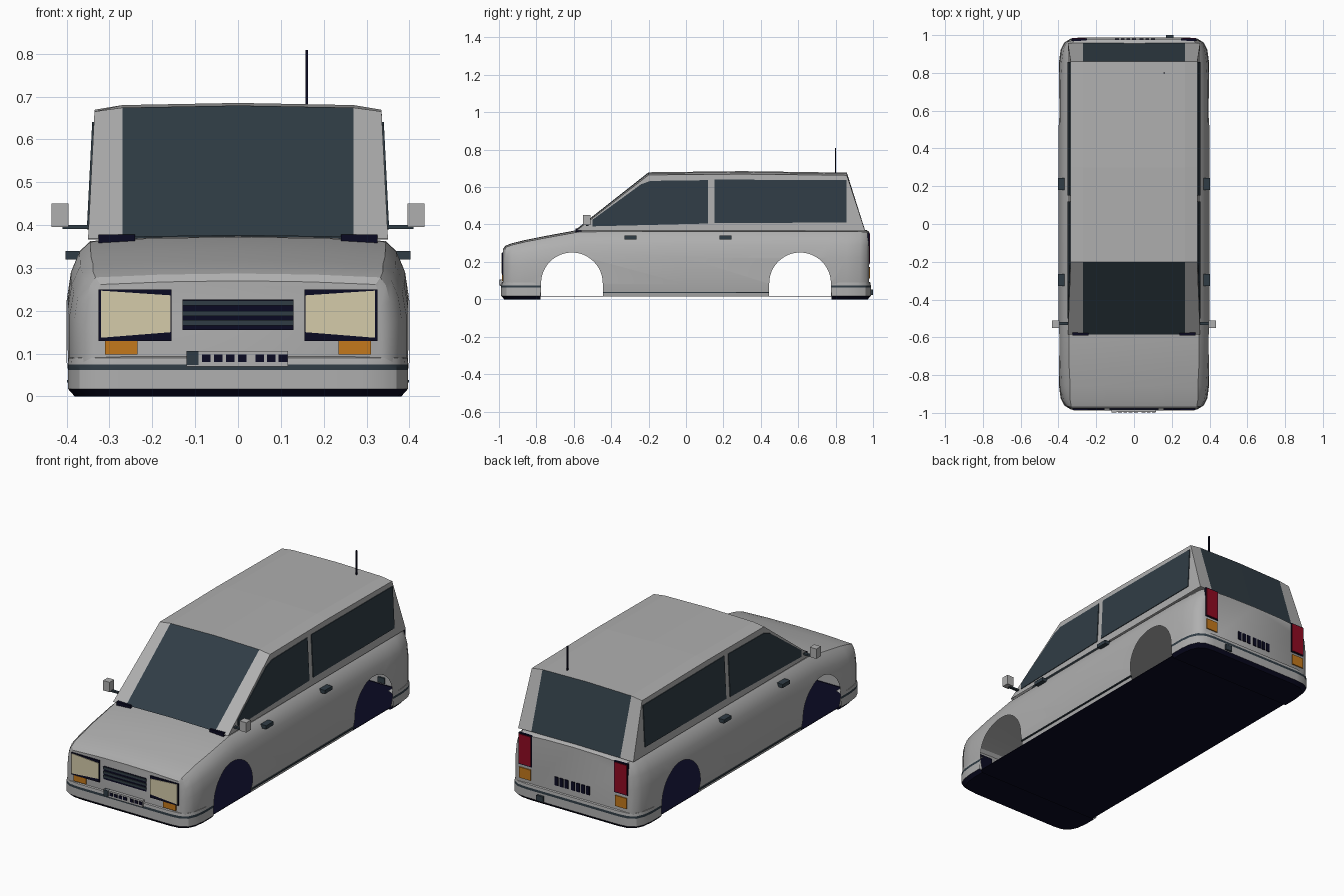
import bpy, bmesh, math
from mathutils import Vector

cube = bpy.data.objects.get("Cube")
if cube:
    bpy.data.objects.remove(cube, do_unlink=True)


def material(name, r, g, b):
    m = bpy.data.materials.new(name)
    m.use_nodes = True
    m.diffuse_color = (r, g, b, 1)
    m.node_tree.nodes["Principled BSDF"].inputs["Base Color"].default_value = (r, g, b, 1)
    return m


PAINT = material("silver paint", .43, .43, .43)
GLASS = material("dark slate", .03, .046, .06)
NAVY = material("near black navy", .003, .003, .016)
CREAM = material("cream lens", .66, .6, .4)
AMBER = material("amber lens", .55, .19, .012)
RED = material("red lens", .28, .003, .016)


def finish(name, bm, mats, smooth=False, normals=True):
    if normals:
        bmesh.ops.recalc_face_normals(bm, faces=bm.faces[:])
    me = bpy.data.meshes.new(name)
    bm.to_mesh(me)
    bm.free()
    for m in mats:
        me.materials.append(m)
    ob = bpy.data.objects.new(name, me)
    bpy.context.collection.objects.link(ob)
    if smooth:
        smooth_object(ob)
    return ob


def activate(ob):
    bpy.ops.object.select_all(action='DESELECT')
    ob.select_set(True)
    bpy.context.view_layer.objects.active = ob


def smooth_object(ob):
    activate(ob)
    bpy.ops.object.shade_smooth_by_angle(angle=math.radians(32))


def add_prism(bm, pts, push):
    """Polygon swept along a vector."""
    a = [bm.verts.new(p) for p in pts]
    b = [bm.verts.new(Vector(p) + Vector(push)) for p in pts]
    bm.faces.new(a)
    bm.faces.new(b[::-1])
    for i in range(len(a)):
        j = (i + 1) % len(a)
        bm.faces.new((a[i], a[j], b[j], b[i]))


def plate(name, pts, push, mat, mirror=True):
    bm = bmesh.new()
    add_prism(bm, pts, push)
    if mirror:
        add_prism(bm, [(-x, y, z) for x, y, z in pts], (-push[0], push[1], push[2]))
    return finish(name, bm, [mat])


def box(name, x, y, z, mat, mirror=True):
    pts = [(x[0], y[0], z[0]), (x[1], y[0], z[0]), (x[1], y[0], z[1]), (x[0], y[0], z[1])]
    return plate(name, pts, (0, y[1] - y[0], 0), mat, mirror)


def loft(bm, rows, closed):
    grid = [[bm.verts.new(p) for p in row] for row in rows]
    n = len(grid[0])
    faces = []
    for a, b in zip(grid, grid[1:]):
        for i in range(n if closed else n - 1):
            j = (i + 1) % n
            faces.append(bm.faces.new((a[i], a[j], b[j], b[i])))
    return grid, faces


# Lower body: cross-sections along the length (y, half width, height, roundness)
stations = [(-.978, .335, .268, .25), (-.965, .36, .285, .5), (-.93, .382, .298, .8),
            (-.86, .393, .315, 1), (-.76, .398, .335, 1), (-.57, .4, .37, 1),
            (0, .4, .372, 1), (.76, .398, .372, 1), (.86, .393, .372, 1),
            (.93, .382, .371, .9), (.965, .36, .368, .7), (.978, .335, .36, .4)]
rows = []
for y, w, h, s in stations:
    half = [(w - .012 * s, .015), (w, .08), (w, .6 * h), (w - .01 * s, .78 * h),
            (w - .03 * s, .91 * h), (w - .055 * s, .975 * h), (w * .5, .998 * h)]
    rows.append([(x, y, z) for x, z in half] + [(0, y, h + .002)]
                + [(-x, y, z) for x, z in reversed(half)])
bm = bmesh.new()
grid, _ = loft(bm, rows, True)
bm.faces.new(grid[0])
bm.faces.new(grid[-1][::-1])
body = finish("lower_body", bm, [PAINT])

# Wheel arches cut right through, leaving a hollow shell
bm = bmesh.new()
for c in (-.61, .61):
    arc = [(-.6, c + .165 * math.cos(math.pi * i / 24), .085 + .165 * math.sin(math.pi * i / 24))
           for i in range(25)]
    add_prism(bm, arc + [(-.6, c - .165, -.1), (-.6, c + .165, -.1)], (1.2, 0, 0))
cutter = finish("arch_cutter", bm, [PAINT])
cutter.hide_render = True
mod = body.modifiers.new("arches", 'BOOLEAN')
mod.operation, mod.solver, mod.object = 'DIFFERENCE', 'EXACT', cutter
activate(body)
bpy.ops.object.modifier_apply(modifier=mod.name)
bpy.data.objects.remove(cutter, do_unlink=True)
bm = bmesh.new()
bm.from_mesh(body.data)
inner = []
for f in bm.faces:
    c = f.calc_center_median()
    tunnel = abs(c.x) < .05 and c.z < .256 and .43 < abs(c.y) < .79
    if tunnel or all(v.co.z < .017 for v in f.verts):
        inner.append(f)
bmesh.ops.delete(bm, geom=inner, context='FACES')
bm.to_mesh(body.data)
bm.free()
smooth_object(body)

# Floor pan
corner = [(.386, .88), (.37, .94), (.33, .97)]
ring = corner + [(-x, y) for x, y in reversed(corner)]
ring += [(-x, -y) for x, y in ring]
plate("floor_pan", [(x, y, .014) for x, y in ring], (0, 0, .003), NAVY, False)

# Cabin: rows run from windshield base over the roof to tailgate base
def cabin_row(y, w, edge, mid, top):
    return [(-w, y, edge), (-.27, y, mid), (0, y, top), (.27, y, mid), (w, y, edge)]

bm = bmesh.new()
grid, faces = loft(bm, [cabin_row(-.585, .35, .368, .372, .376),
                        cabin_row(-.2, .335, .665, .674, .679),
                        cabin_row(.3, .335, .669, .68, .685),
                        cabin_row(.86, .335, .663, .672, .677),
                        cabin_row(.957, .35, .366, .368, .37)], False)
bm.faces.new([r[0] for r in grid])
bm.faces.new([r[-1] for r in grid])
for f in faces:
    c = f.calc_center_median()
    f.material_index = int(abs(c.x) < .2 and c.z < .6)
finish("cabin", bm, [PAINT, GLASS])


# Side windows lie on the leaning cabin sides
def side_glass(name, outline):
    plate(name, [(.35 - .015 * (z - .367) / .3 - .002, y, z) for y, z in outline],
          (.006, 0, 0), GLASS)

side_glass("front_side_window", [(-.5, .39), (.118, .405), (.118, .637), (-.19, .633),
                                 (-.24, .615), (-.5, .425)])
side_glass("rear_side_window", [(.152, .408), (.857, .41), (.857, .637), (.152, .64)])


# Bumpers wrap the corners and end at the arches
def bumper(name, side):
    corner = [(.397, .778), (.397, .86), (.389, .92), (.37, .96), (.335, .982), (.28, .988)]
    levels = [(0, .016), (.018, 0), (.062, 0), (.075, 0), (.09, .002), (.1, .03)]
    rows = []
    for z, inset in levels:
        half = [(x - inset, side * (y - inset * (y > .8)), z) for x, y in corner]
        rows.append(half + [(-x, y, zz) for x, y, zz in reversed(half)])
    bm = bmesh.new()
    grid, faces = loft(bm, rows, False)
    for f in faces:
        z = f.calc_center_median().z
        f.material_index = 1 if .063 < z < .074 else (2 if z < .018 else 0)
    bm.faces.new(grid[0]).material_index = 2
    finish(name, bm, [PAINT, GLASS, NAVY], True)

bumper("front_bumper", -1)
bumper("rear_bumper", 1)

# Front lamps and grille
box("headlight_housing", (.155, .325), (-.984, -.97), (.13, .25), NAVY)
plate("headlight_lens", [(.157, -.983, .15), (.32, -.983, .137), (.32, -.983, .247),
                         (.157, -.983, .236)], (0, -.004, 0), CREAM)
box("front_indicator", (.235, .31), (-.985, -.97), (.098, .13), AMBER)
box("grille", (-.13, .13), (-.982, -.97), (.155, .226), NAVY, False)
for z in (.172, .194, .218):
    box("grille_slat", (-.13, .13), (-.986, -.98), (z - .006, z + .006), GLASS, False)

# Rear lamps
box("tail_light_surround", (.25, .332), (.97, .981), (.185, .358), NAVY)
box("tail_light", (.256, .327), (.975, .985), (.191, .352), RED)
box("rear_indicator", (.256, .327), (.97, .984), (.112, .17), AMBER)

# Registration panels with plain bars
box("front_panel", (-.12, .117), (-.994, -.97), (.07, .106), PAINT, False)
box("front_panel_badge", (-.12, -.092), (-.997, -.97), (.073, .106), GLASS, False)
for x in (-.074, -.046, -.018, .01, .051, .078, .105):
    box("front_panel_bar", (x - .01, x + .01), (-.997, -.99), (.081, .098), NAVY, False)
for x in (.1, .07, .04, 0, -.03, -.06, -.09):
    box("rear_panel_bar", (x - .01, x + .01), (.97, .983), (.127, .173), NAVY, False)

# Mirrors, handles, cowl vents, sill line, tow block, aerial
box("mirror_arm", (.34, .41), (-.535, -.52), (.391, .4), GLASS)
box("mirror_head", (.395, .435), (-.55, -.51), (.396, .45), PAINT)
for y in (-.297, .212):
    box("door_handle", (.36, .402), (y - .032, y + .032), (.32, .34), GLASS)
box("cowl_vent", (.24, .325), (-.59, -.56), (.355, .378), NAVY)
box("sill_line", (.385, .3985), (-.444, .444), (.033, .039), GLASS)
box("tow_block", (.17, .21), (.97, 1), (.022, .052), GLASS, False)
box("aerial", (.157, .163), (.797, .803), (.66, .808), NAVY, False)
